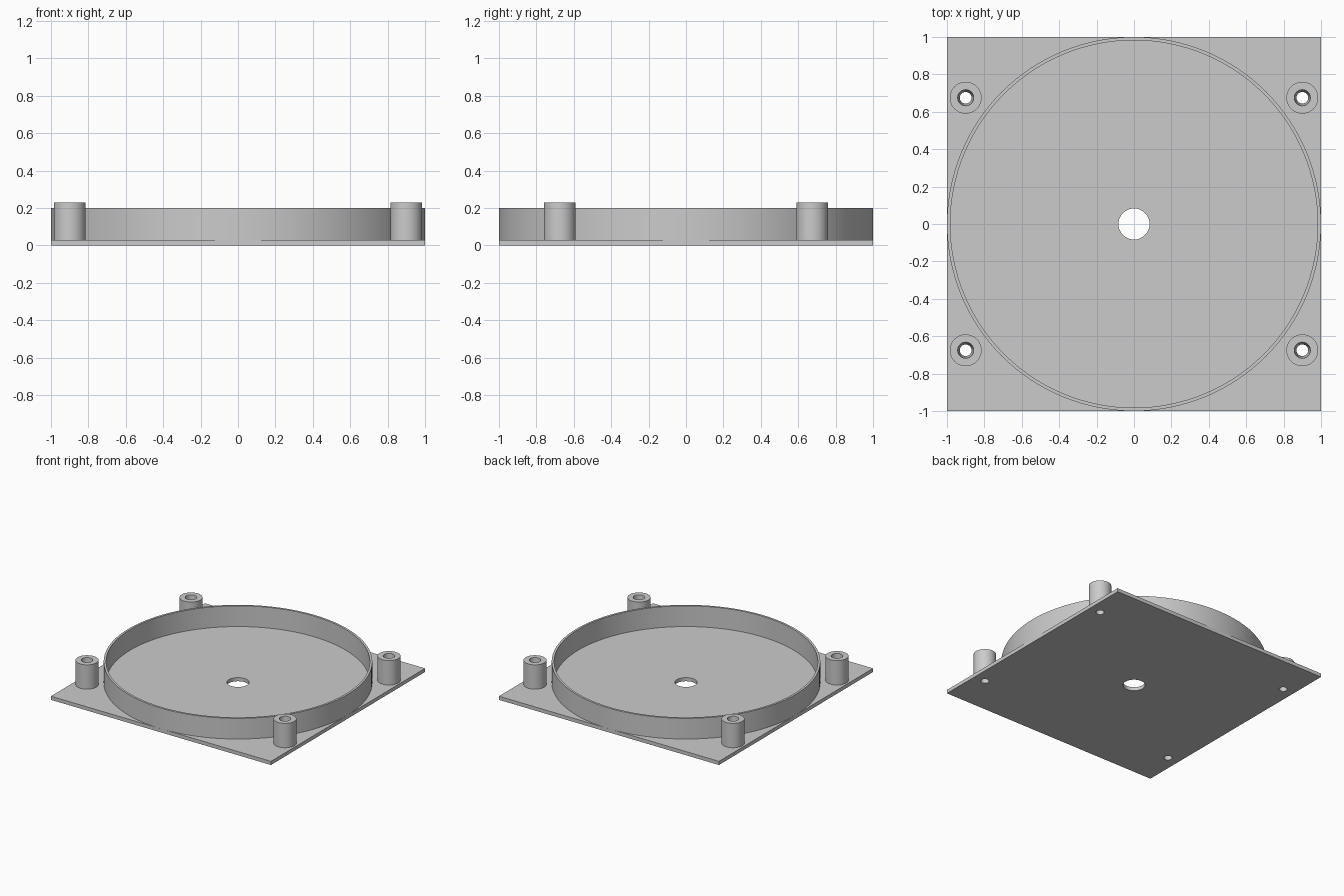
import bpy, math

if "Cube" in bpy.data.objects:
    bpy.data.objects.remove(bpy.data.objects["Cube"])

grey = bpy.data.materials.new("light grey")
grey.diffuse_color = (0.6, 0.6, 0.6, 1)
grey.use_nodes = True
grey.node_tree.nodes["Principled BSDF"].inputs["Base Color"].default_value = grey.diffuse_color

PLATE_H, RING_H, POST_H = 0.03, 0.20, 0.23
POSTS = [(sx * 0.9, sy * 0.675) for sx in (-1, 1) for sy in (-1, 1)]


def lathe(name, profile, loc=(0, 0, 0), n=64):
    """Revolve a closed (radius, z) profile around z."""
    k = len(profile)
    verts = [(r * math.cos(2 * math.pi * i / n), r * math.sin(2 * math.pi * i / n), z)
             for i in range(n) for r, z in profile]
    faces = [(i * k + j, (i + 1) % n * k + j, (i + 1) % n * k + (j + 1) % k, i * k + (j + 1) % k)
             for i in range(n) for j in range(k)]
    mesh = bpy.data.meshes.new(name)
    mesh.from_pydata(verts, [], faces)
    mesh.materials.append(grey)
    ob = bpy.data.objects.new(name, mesh)
    ob.location = loc
    bpy.context.collection.objects.link(ob)
    bpy.context.view_layer.objects.active = ob
    for o in bpy.context.selected_objects:
        o.select_set(False)
    ob.select_set(True)
    bpy.ops.object.shade_smooth_by_angle(angle=math.radians(30))
    return ob


# square base plate
bpy.ops.mesh.primitive_cube_add(size=1, location=(0, 0, PLATE_H / 2))
plate = bpy.context.object
plate.name = "base_plate"
plate.scale = (2, 2, PLATE_H)
bpy.ops.object.transform_apply(location=True, scale=True)
plate.data.materials.append(grey)

# centre hole and screw holes through the plate
for x, y, r in [(0, 0, 0.083)] + [(x, y, 0.031) for x, y in POSTS]:
    bpy.ops.mesh.primitive_cylinder_add(vertices=64, radius=r, depth=0.2, location=(x, y, 0))
    cutter = bpy.context.object
    cutter.name = "hole_cutter"
    cut = plate.modifiers.new("hole", 'BOOLEAN')
    cut.operation, cut.solver, cut.object = 'DIFFERENCE', 'EXACT', cutter
    bpy.context.view_layer.objects.active = plate
    bpy.ops.object.modifier_apply(modifier=cut.name)
    bpy.data.objects.remove(cutter)

# thin circular wall
lathe("round_wall", [(0.982, PLATE_H), (1.0, PLATE_H), (1.0, RING_H), (0.982, RING_H)], n=128)

# hollow screw posts with a tapered bore
for x, y in POSTS:
    lathe("screw_post", [(0.031, PLATE_H), (0.085, PLATE_H), (0.085, POST_H), (0.043, POST_H)],
          (x, y, 0))
